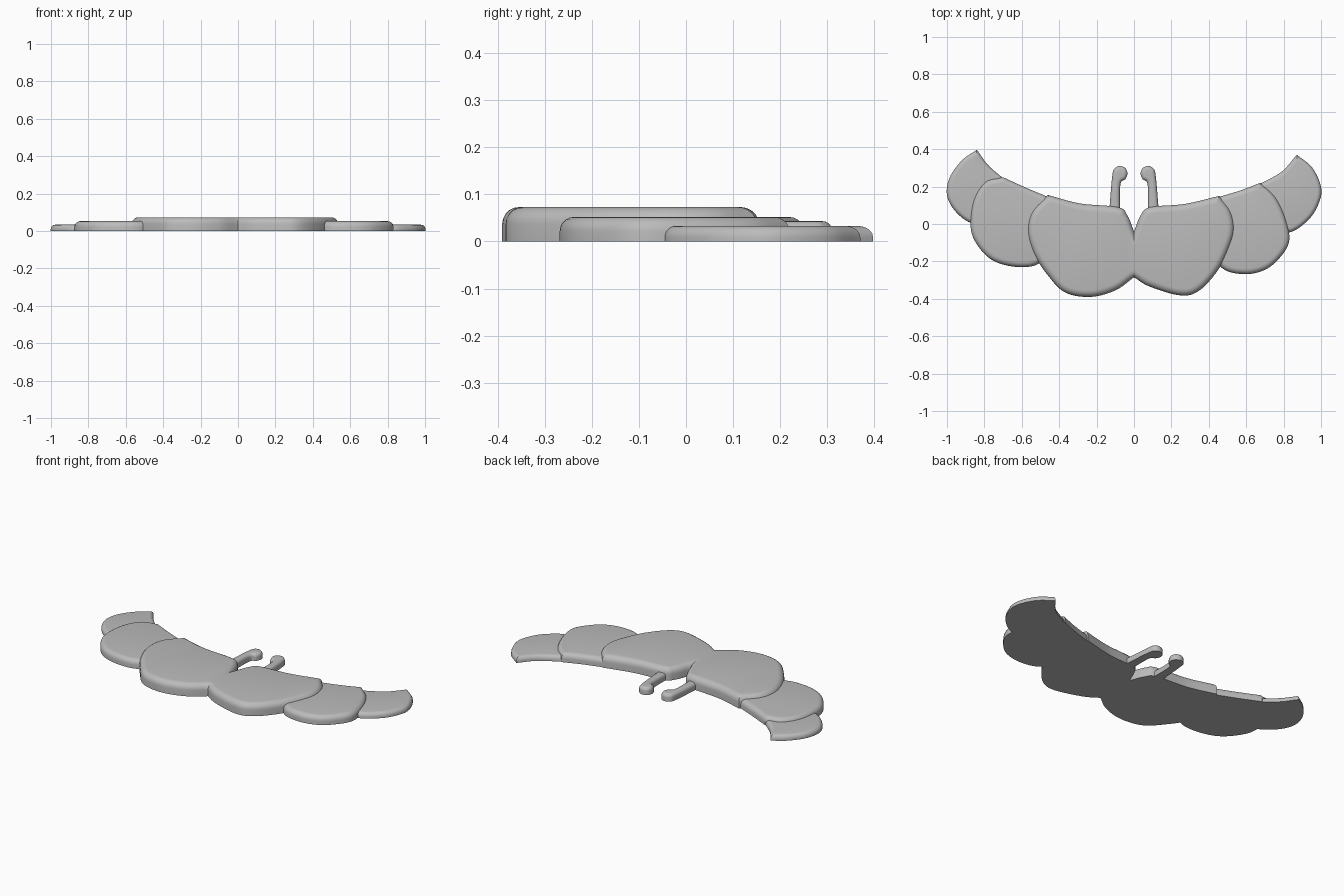
import bpy, bmesh, math
from mathutils import Vector
from mathutils.geometry import intersect_point_line

cube = bpy.data.objects.get("Cube")
if cube:
    bpy.data.objects.remove(cube, do_unlink=True)

GREY = (0.5, 0.5, 0.5, 1.0)
grey = bpy.data.materials.new("plain_grey")
grey.use_nodes = True
grey.diffuse_color = GREY
grey.node_tree.nodes["Principled BSDF"].inputs["Base Color"].default_value = GREY


def smooth_outline(points, corners, steps=7):
    """Closed spline through the points, kept sharp at the corner indices."""
    pts = [Vector(p) for p in points]
    n, out = len(pts), []
    for i in range(n):
        a, b = pts[i], pts[(i + 1) % n]
        before = a * 2 - b if i in corners else pts[i - 1]
        after = b * 2 - a if (i + 1) % n in corners else pts[(i + 2) % n]
        for s in range(steps):
            t = s / steps
            m0, m1 = (b - before) / 2, (after - a) / 2
            out.append(a * (2*t**3 - 3*t**2 + 1) + m0 * (t**3 - 2*t**2 + t)
                       + b * (3*t**2 - 2*t**3) + m1 * (t**3 - t**2))
    area = sum(out[i - 1].cross(out[i]) for i in range(len(out)))
    return out if area > 0 else out[::-1]


def edge_distance(p, line):
    best = 9.0
    for i in range(len(line)):
        a, b = line[i - 1], line[i]
        hit, t = intersect_point_line(p, a, b)
        q = a.lerp(b, min(max(t, 0), 1))
        best = min(best, (p - q).length)
    return best


def inset(line, d):
    """Offset inward; points that fold over collapse onto the nearest good one."""
    n, moved = len(line), []
    for i in range(n):
        e0 = (line[i] - line[i - 1]).normalized()
        e1 = (line[(i + 1) % n] - line[i]).normalized()
        n0, n1 = Vector((-e0.y, e0.x)), Vector((-e1.y, e1.x))
        moved.append(line[i] + (n0 + n1) * d / max(1 + n0.dot(n1), 0.15))
    good = [p for p in moved if edge_distance(p, line) > 0.93 * d]
    return [min(good, key=lambda g: (g - p).length) for p in moved]


def plate(name, points, corners, height, radius, rounds=5):
    """Flat slab with a rounded upper rim."""
    line = smooth_outline(points, corners)
    n = len(line)
    bm = bmesh.new()
    rings = [[bm.verts.new((p.x, p.y, 0)) for p in line]]
    for k in range(rounds + 1):
        a = k / rounds * math.pi / 2
        d, z = radius * (1 - math.cos(a)), height - radius * (1 - math.sin(a))
        ring = inset(line, d) if k else line
        rings.append([bm.verts.new((p.x, p.y, z)) for p in ring])
    for low, high in zip(rings, rings[1:]):
        for i in range(n):
            j = (i + 1) % n
            bm.faces.new((low[i], low[j], high[j], high[i]))
    bm.faces.new(rings[0][::-1])
    bm.faces.new(rings[-1])
    bmesh.ops.remove_doubles(bm, verts=bm.verts, dist=0.0004)
    caps = [f for f in bm.faces if len(f.verts) > 4]
    bmesh.ops.triangulate(bm, faces=caps)
    mesh = bpy.data.meshes.new(name)
    bm.to_mesh(mesh)
    bm.free()
    mesh.materials.append(grey)
    ob = bpy.data.objects.new(name, mesh)
    bpy.context.collection.objects.link(ob)
    bpy.ops.object.select_all(action='DESELECT')
    ob.select_set(True)
    bpy.context.view_layer.objects.active = ob
    bpy.ops.object.shade_smooth_by_angle(angle=math.radians(35))
    return ob


# Thick central pair of lobes, notched front and back
plate("central_lobes", [
    (0, -.285), (-.1, -.355), (-.235, -.39), (-.37, -.365), (-.46, -.275),
    (-.535, -.16), (-.568, -.04), (-.545, .065), (-.46, .155), (-.29, .11),
    (-.085, .09), (-.035, .045), (0, -.04), (.035, .045), (.085, .09),
    (.27, .107), (.455, .15), (.515, .07), (.535, -.02), (.515, -.11),
    (.45, -.245), (.35, -.355), (.25, -.382), (.085, -.335)],
    {0, 8, 12, 16}, .073, .036)

# Middle wing plates, tucked under the central lobes
plate("right_middle_plate", [
    (-.7, .25), (-.795, .225), (-.86, .12), (-.872, -.03), (-.825, -.13),
    (-.745, -.2), (-.62, -.23), (-.505, -.21), (-.4, -.1), (-.4, .1),
    (-.46, .145), (-.58, .195)], {0, 8, 9, 10}, .052, .03)
plate("left_middle_plate", [
    (.675, .22), (.755, .145), (.81, .03), (.83, -.09), (.78, -.18),
    (.7, -.245), (.59, -.268), (.47, -.235), (.38, -.1), (.38, .1),
    (.455, .145), (.57, .18)], {0, 8, 9, 10}, .052, .03)

# Thin wing tips
plate("right_wing_tip", [
    (-.84, .397), (-.92, .34), (-.985, .25), (-1, .155), (-.957, .07),
    (-.87, .005), (-.75, 0), (-.65, .12), (-.7, .245), (-.78, .315)],
    {0, 6, 7, 8}, .033, .024)
plate("left_wing_tip", [
    (.87, .37), (.95, .305), (.997, .21), (.995, .13), (.94, .03),
    (.83, -.045), (.73, 0), (.62, .1), (.675, .215), (.79, .28)],
    {0, 6, 7, 8}, .033, .024)

# Pair of feelers with round heads
for side, s in (("right", -1), ("left", 1)):
    plate(side + "_feeler", [
        (s * x, y) for x, y in (
            (.137, .03), (.13, .1), (.116, .26), (.102, .298), (.075, .31),
            (.046, .298), (.035, .27), (.046, .24), (.072, .215),
            (.075, .1), (.07, .03))], {0, 10}, .043, .02)
